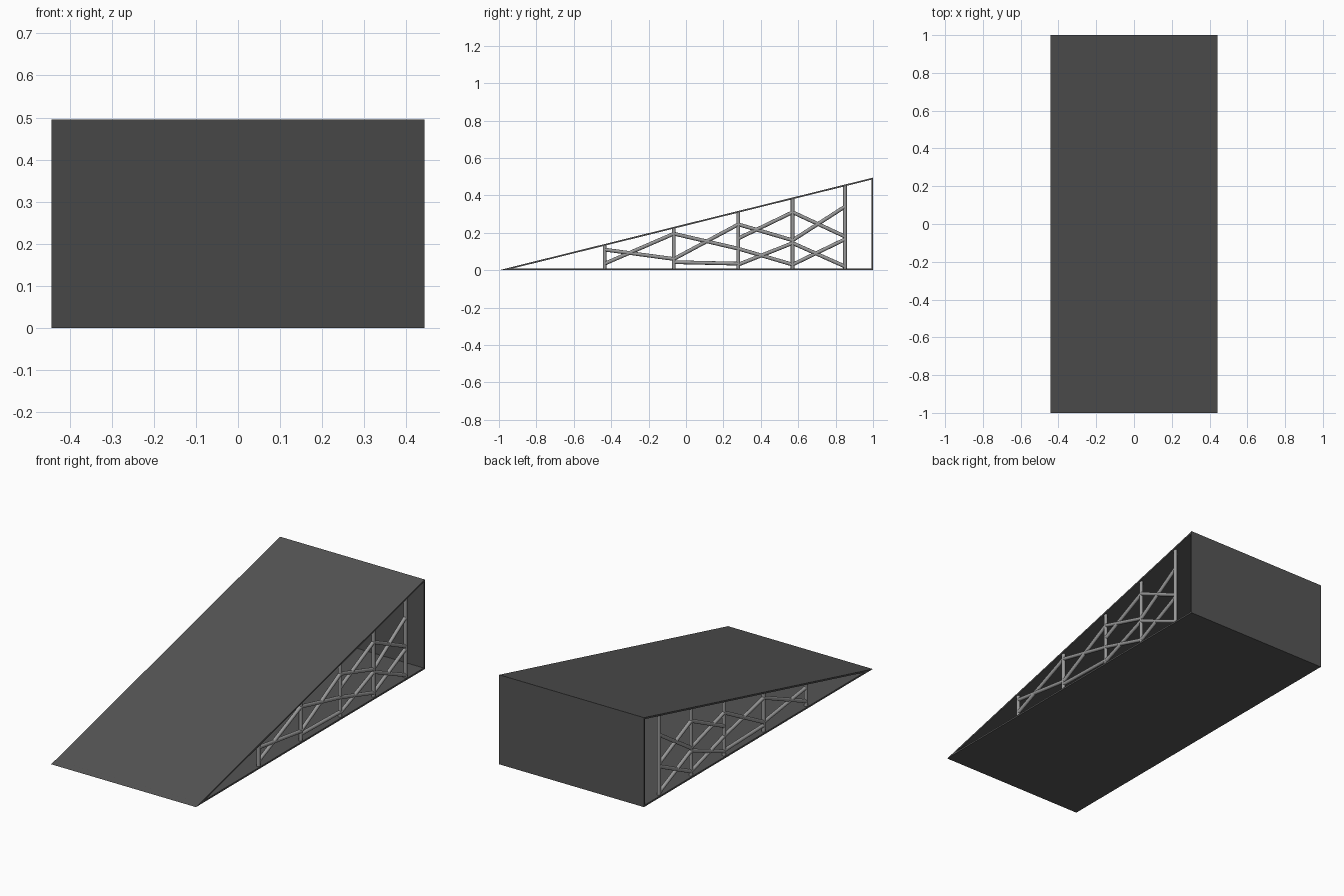
import bpy, bmesh
from mathutils import Vector

if "Cube" in bpy.data.objects:
    bpy.data.objects.remove(bpy.data.objects["Cube"])

W, H, T = 0.443, 0.495, 0.009   # half width, height, panel thickness


def material(name, v):
    m = bpy.data.materials.new(name)
    m.diffuse_color = (v, v, v, 1)
    m.use_nodes = True
    m.node_tree.nodes["Principled BSDF"].inputs["Base Color"].default_value = m.diffuse_color
    return m


DARK = material("dark_panel", 0.09)
STEEL = material("steel_tube", 0.32)


def finish(name, bm, mat):
    bmesh.ops.recalc_face_normals(bm, faces=bm.faces)
    me = bpy.data.meshes.new(name)
    bm.to_mesh(me)
    bm.free()
    me.materials.append(mat)
    ob = bpy.data.objects.new(name, me)
    bpy.context.collection.objects.link(ob)
    return ob


def panel(name, profile):
    """Extrude a side profile (y, z) across the full width."""
    bm = bmesh.new()
    face = bm.faces.new([bm.verts.new((-W, y, z)) for y, z in profile])
    ext = bmesh.ops.extrude_face_region(bm, geom=[face])["geom"]
    bmesh.ops.translate(bm, vec=(2 * W, 0, 0),
                        verts=[v for v in ext if isinstance(v, bmesh.types.BMVert)])
    return finish(name, bm, DARK)


def tube(name, x, a, b, r=0.01):
    """Round bar between two (y, z) points in the plane at x."""
    p, q = Vector((x, *a)), Vector((x, *b))
    d = q - p
    bm = bmesh.new()
    bmesh.ops.create_cone(bm, cap_ends=True, segments=12, radius1=r, radius2=r, depth=d.length)
    rot = d.to_track_quat('Z', 'Y')
    for v in bm.verts:
        v.co = rot @ v.co + (p + q) / 2
    for f in bm.faces:
        f.smooth = len(f.verts) == 4
    return finish(name, bm, STEEL)


# Ramp shell: open at both sides
panel("base_panel", [(-1, 0), (1, 0), (1, T), (-1 + T * 4, T)])
panel("back_panel", [(1 - T, 0), (1, 0), (1, H), (1 - T, H - T)])
panel("ramp_panel", [(-1, 0), (-1 + T * 4, 0), (1, H - T), (1, H)])

# Side trusses: posts, then braces per bay as (left z, right z)
posts = [-0.435, -0.065, 0.28, 0.57, 0.85]
bays = [
    [(0.11, 0.06), (0.035, 0.195)],
    [(0.195, 0.115), (0.06, 0.245), (0.043, 0.035)],
    [(0.245, 0.16), (0.17, 0.31), (0.115, 0.03), (0.03, 0.145)],
    [(0.31, 0.18), (0.16, 0.34), (0.145, 0.02), (0.03, 0.165)],
]
for side, x in (("right", 0.429), ("left", -0.429)):
    for y in posts:
        tube(f"{side}_post", x, (y, 0.004), (y, (y + 1) * H / 2 - 0.005))
    for i, bay in enumerate(bays):
        for z0, z1 in bay:
            tube(f"{side}_brace", x, (posts[i], z0), (posts[i + 1], z1))
